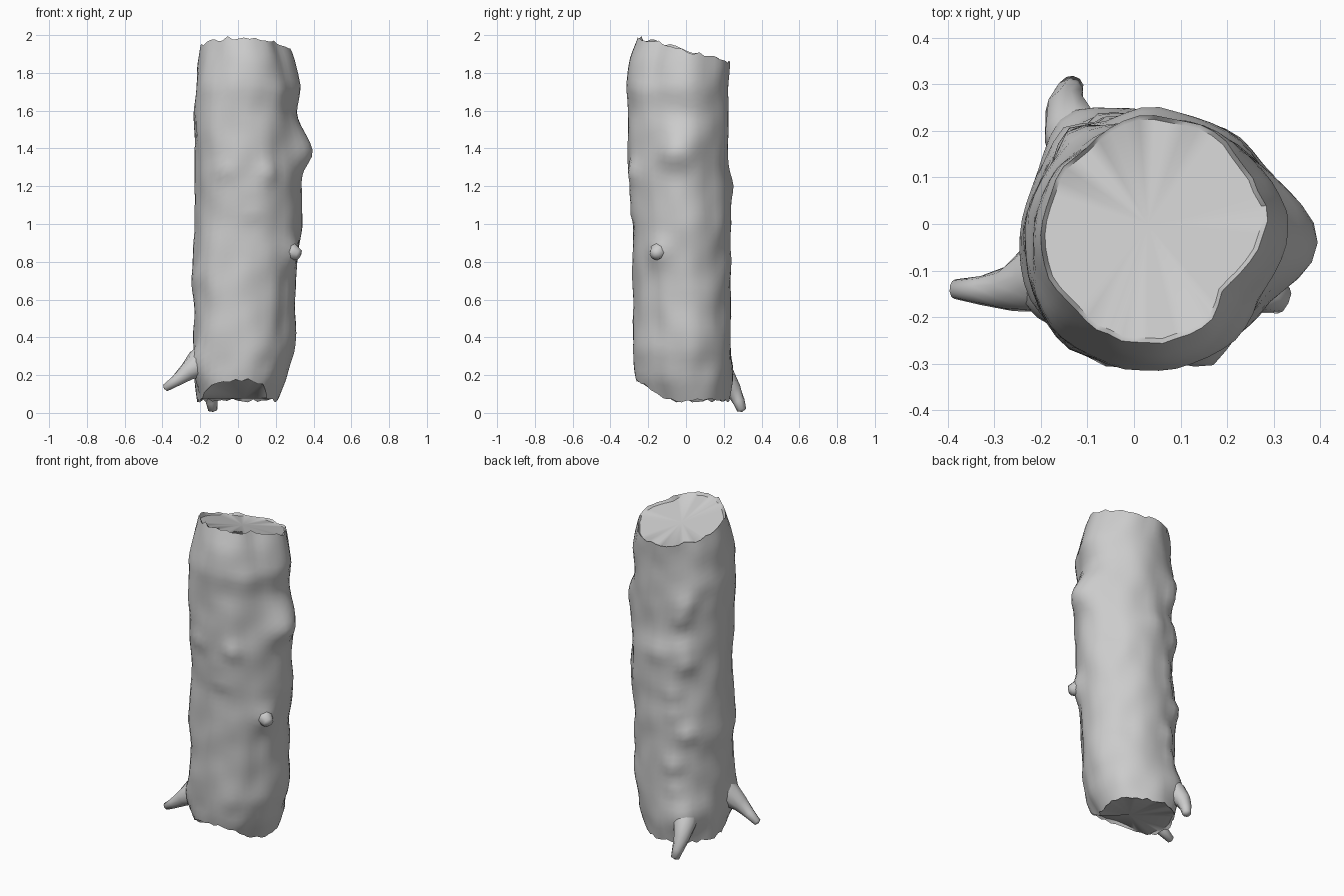
import bpy, bmesh, math, random
from mathutils import Vector, noise

random.seed(4)
if "Cube" in bpy.data.objects:
    bpy.data.objects.remove(bpy.data.objects["Cube"])

bark = bpy.data.materials.new("grey bark")
bark.use_nodes = True
GREY = (0.6, 0.6, 0.6, 1)
bark.diffuse_color = GREY
bark.node_tree.nodes["Principled BSDF"].inputs["Base Color"].default_value = GREY

# trunk extents by height: z, x min, x max, y min, y max
EXTENTS = [
    (0.05, -0.21, 0.20, -0.21, 0.22), (0.18, -0.22, 0.26, -0.26, 0.23),
    (0.33, -0.225, 0.30, -0.275, 0.23), (0.70, -0.235, 0.305, -0.275, 0.23),
    (1.00, -0.22, 0.33, -0.28, 0.23), (1.30, -0.22, 0.33, -0.30, 0.22),
    (1.60, -0.23, 0.31, -0.30, 0.22), (1.72, -0.22, 0.33, -0.31, 0.22),
    (1.88, -0.205, 0.29, -0.285, 0.225), (2.00, -0.19, 0.25, -0.25, 0.22)]

# swellings: angle in degrees, height, size, angular width, vertical width
BUMPS = [(-3, 1.37, 0.06, 22, 0.08), (5, 1.47, 0.035, 26, 0.08),
         (-31, 0.95, 0.02, 24, 0.35), (-27, 0.85, 0.025, 13, 0.07),
         (-68, 1.27, 0.022, 10, 0.05), (-115, 1.28, 0.02, 10, 0.05),
         (-85, 1.05, 0.012, 10, 0.04), (-110, 1.75, 0.012, 12, 0.08),
         (-150, 0.72, 0.015, 15, 0.06), (95, 1.20, 0.025, 18, 0.07),
         (205, 0.26, 0.04, 20, 0.09), (122, 0.22, 0.045, 24, 0.12)]
# a knobbly seam down the back
BUMPS += [(120 + random.uniform(-10, 10), 0.42 + 0.14 * i + random.uniform(-0.04, 0.04),
           random.uniform(0.015, 0.035), 10, 0.055) for i in range(9)]
SIDES, ROWS = 48, 52


def extents(z):
    z = min(max(z, EXTENTS[0][0]), EXTENTS[-1][0])
    for a, b in zip(EXTENTS, EXTENTS[1:]):
        if z <= b[0]:
            t = (z - a[0]) / (b[0] - a[0])
            return [p + (q - p) * t for p, q in zip(a[1:], b[1:])]


def bell(d, width):
    return math.exp(-(d / width) ** 2)


def turn(a, b):
    return (a - b + 180) % 360 - 180


def trunk_point(deg, z):
    x0, x1, y0, y1 = extents(z)
    crown = min(max((z - 1.6) / 0.3, 0), 1)
    r = 1.02 - (0.10 + 0.04 * crown) * bell(turn(deg, -31), 25)
    r += (0.06 - 0.07 * crown) * bell(turn(deg, -131), 22)
    r -= 0.05 * crown * bell(turn(deg, 135), 25)
    c, s = math.cos(math.radians(deg)), math.sin(math.radians(deg))
    grow = sum(k * bell(turn(deg, a), w) * bell(z - h, v) for a, h, k, w, v in BUMPS)
    grow += 0.013 * noise.noise(Vector((c * 2.5, s * 2.5, z * 6)))
    return Vector(((x0 + x1) / 2 + (x1 - x0) / 2 * r * c + grow * c,
                   (y0 + y1) / 2 + (y1 - y0) / 2 * r * s + grow * s, z))


def finish(name, bm, angle):
    bmesh.ops.recalc_face_normals(bm, faces=bm.faces)
    me = bpy.data.meshes.new(name)
    bm.to_mesh(me)
    bm.free()
    me.materials.append(bark)
    ob = bpy.data.objects.new(name, me)
    bpy.context.collection.objects.link(ob)
    bpy.ops.object.select_all(action='DESELECT')
    ob.select_set(True)
    bpy.context.view_layer.objects.active = ob
    bpy.ops.object.shade_smooth_by_angle(angle=math.radians(angle))


def skin(bm, rings):
    n = len(rings[0])
    for a, b in zip(rings, rings[1:]):
        for i in range(n):
            j = (i + 1) % n
            bm.faces.new((a[i], a[j], b[j], b[i]))


def fan(bm, ring, centre):
    hub = bm.verts.new(centre)
    for i, v in enumerate(ring):
        bm.faces.new((v, ring[(i + 1) % len(ring)], hub))


def top_height(y):
    return 1.918 - 0.25 * y


def base_height(y):
    return 0.065 + 0.85 * min(max(0, -0.11 - y), 0.125)


# close an end with a smooth cut face just inside its ragged rim
def cut_face(bm, rim, height, sink):
    inner = []
    for v in rim:
        x, y = 0.03 + (v.co.x - 0.03) * 0.96, v.co.y * 0.96
        inner.append(bm.verts.new((x, y, height(y) + sink)))
    skin(bm, [rim, inner])
    fan(bm, inner, (0.03, 0, height(0) + sink))


# trunk with a slanted, ragged top and a chamfered underside
bm = bmesh.new()
columns = []
for i in range(SIDES):
    deg = 360 * i / SIDES
    top = top_height(trunk_point(deg, 1.9).y) + random.uniform(-0.012, 0.012)
    low = base_height(trunk_point(deg, 0.12).y) + random.uniform(-0.01, 0.01)
    columns.append([bm.verts.new(trunk_point(deg, low + (top - low) * k / ROWS))
                    for k in range(ROWS + 1)])
rings = list(zip(*columns))
skin(bm, rings)
cut_face(bm, rings[-1], top_height, -0.012)
cut_face(bm, rings[0], base_height, 0.01)
finish("trunk", bm, 40)


# tapering limbs: each stop is a centre and a radius
def limb(name, stops, sides=10):
    bm = bmesh.new()
    pts = [Vector(p) for p, r in stops]
    rings = []
    for k, (p, r) in enumerate(stops):
        d = pts[min(k + 1, len(pts) - 1)] - pts[max(k - 1, 0)]
        q = d.to_track_quat('Z', 'Y')
        rings.append([bm.verts.new(pts[k] + q @ Vector((
            r * math.cos(math.tau * i / sides), r * math.sin(math.tau * i / sides), 0)))
            for i in range(sides)])
    skin(bm, rings)
    fan(bm, rings[0], pts[0])
    fan(bm, rings[-1], pts[-1] + (pts[-1] - pts[-2]).normalized() * stops[-1][1] * 0.4)
    finish(name, bm, 60)


limb("side_root", [((-0.12, -0.08, 0.32), 0.09), ((-0.21, -0.12, 0.26), 0.075),
                   ((-0.27, -0.14, 0.215), 0.048), ((-0.33, -0.143, 0.168), 0.031),
                   ((-0.385, -0.14, 0.132), 0.021)])
limb("back_root", [((-0.10, 0.13, 0.25), 0.07), ((-0.13, 0.20, 0.185), 0.066),
                   ((-0.145, 0.25, 0.12), 0.045), ((-0.14, 0.28, 0.06), 0.032),
                   ((-0.133, 0.295, 0.015), 0.025)])
limb("branch_stub", [((0.22, -0.11, 0.875), 0.06), ((0.29, -0.15, 0.852), 0.046),
                     ((0.322, -0.165, 0.838), 0.03)], 8)
